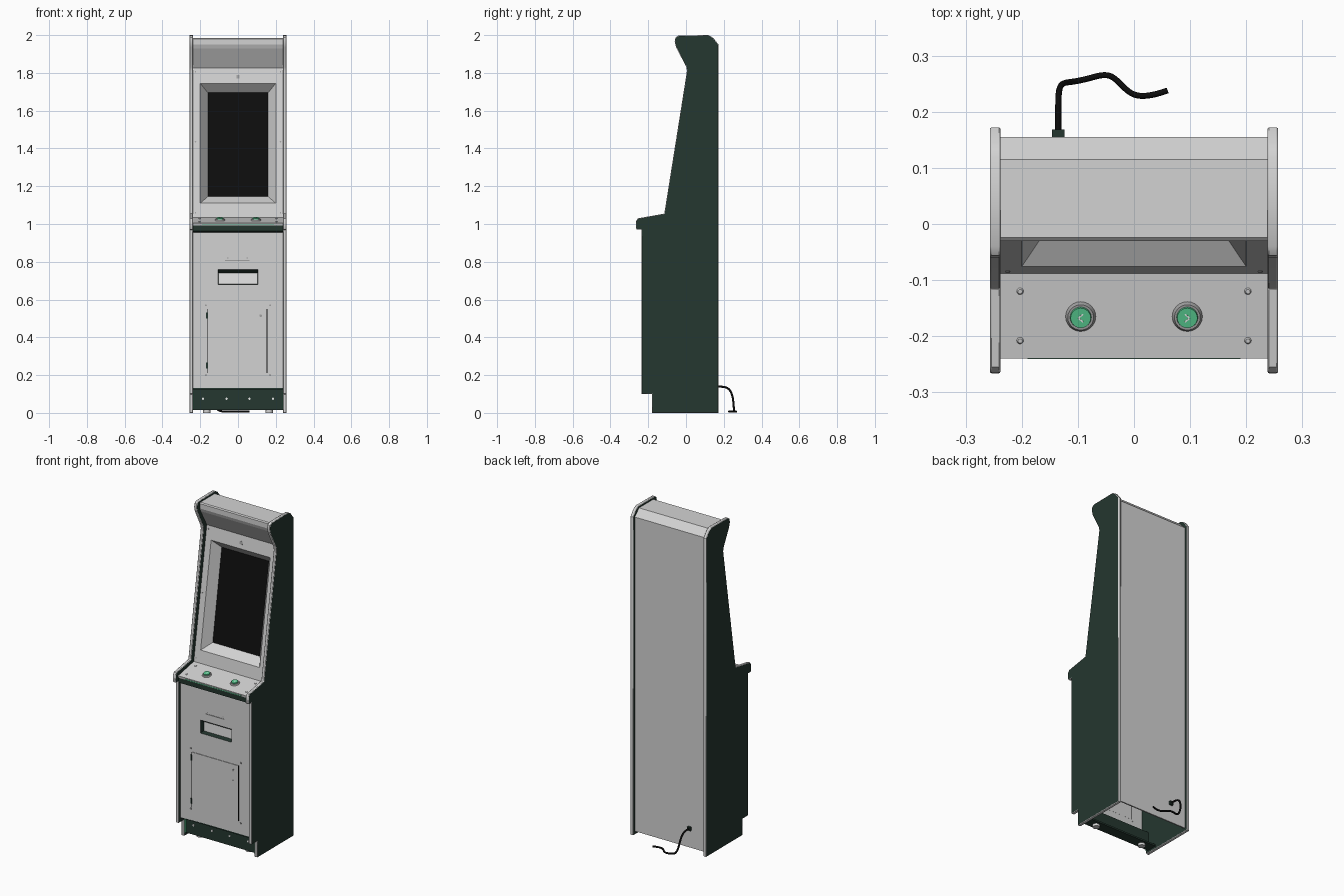
import bpy, bmesh, math
from mathutils import Matrix, Vector

if "Cube" in bpy.data.objects:
    bpy.data.objects.remove(bpy.data.objects["Cube"])


def material(name, rgb):
    m = bpy.data.materials.new(name)
    m.use_nodes = True
    m.diffuse_color = (*rgb, 1)
    m.node_tree.nodes["Principled BSDF"].inputs["Base Color"].default_value = (*rgb, 1)
    return m


GREY = material("light grey", (0.65, 0.65, 0.65))
DARK = material("dark green", (0.018, 0.038, 0.029))
MINT = material("mint green", (0.09, 0.55, 0.26))
BLACK = material("black", (0.004, 0.004, 0.004))
WHITE = material("white", (0.8, 0.8, 0.8))
STEEL = material("steel grey", (0.35, 0.35, 0.35))


def add(name, bm, *mats):
    me = bpy.data.meshes.new(name)
    bm.to_mesh(me)
    bm.free()
    for m in mats:
        me.materials.append(m)
    ob = bpy.data.objects.new(name, me)
    bpy.context.collection.objects.link(ob)
    return ob


def smooth(ob):
    bpy.ops.object.select_all(action="DESELECT")
    ob.select_set(True)
    bpy.context.view_layer.objects.active = ob
    bpy.ops.object.shade_smooth_by_angle(angle=math.radians(35))


def placed(loc, tilt, spin=0):
    return (Matrix.Translation(loc) @ Matrix.Rotation(tilt, 4, "X")
            @ Matrix.Rotation(spin, 4, "Z"))


def box(name, loc, size, mat, tilt=0, spin=0):
    bm = bmesh.new()
    bmesh.ops.create_cube(bm, size=1)
    bm.transform(placed(loc, tilt, spin) @ Matrix.Diagonal((*size, 1)))
    return add(name, bm, mat)


def disc(name, loc, radius, height, mat, tilt=0, top=None):
    bm = bmesh.new()
    bmesh.ops.create_cone(bm, cap_ends=True, segments=24, radius1=radius,
                          radius2=top or radius, depth=height)
    bm.transform(placed(loc, tilt))
    ob = add(name, bm, mat)
    smooth(ob)
    return ob


# Side panels: dark faces with a light rounded edge trim
side_profile = [(-0.18, 0), (-0.18, 0.10), (-0.235, 0.10), (-0.235, 0.97),
                (-0.262, 0.97), (-0.266, 0.985), (-0.265, 1.015), (-0.255, 1.03),
                (-0.115, 1.055), (0.005, 1.81), (0.002, 1.83), (-0.052, 1.935),
                (-0.06, 1.965), (-0.056, 1.987), (-0.04, 1.998), (0.12, 2.0),
                (0.145, 1.985), (0.172, 1.95), (0.172, 0)]
for side, sign in (("left", 1), ("right", -1)):
    bm = bmesh.new()
    face = bm.faces.new([bm.verts.new((sign * 0.238, y, z)) for y, z in side_profile])
    out = bmesh.ops.extrude_face_region(bm, geom=[face])
    bmesh.ops.translate(bm, vec=(sign * 0.019, 0, 0),
                        verts=[v for v in out["geom"] if isinstance(v, bmesh.types.BMVert)])
    bmesh.ops.recalc_face_normals(bm, faces=bm.faces)
    for f in bm.faces:
        f.material_index = 0 if abs(f.normal.x) > 0.9 else 1
    panel = add(side + "_side_panel", bm, DARK, GREY)
    bev = panel.modifiers.new("trim", "BEVEL")
    bev.width, bev.segments, bev.material = 0.003, 2, 1
    bev.limit_method, bev.angle_limit = "ANGLE", math.radians(60)
    smooth(panel)


# Body shell between the sides, open at the base
def sheet(name, points, colours):
    bm = bmesh.new()
    rows = [[bm.verts.new((x, y, z)) for x in (-0.238, 0.238)] for y, z in points]
    for (a, b), (d, c), i in zip(rows, rows[1:], colours):
        bm.faces.new((a, b, c, d)).material_index = i
    ob = add(name, bm, GREY, DARK)
    sol = ob.modifiers.new("thickness", "SOLIDIFY")
    sol.thickness, sol.offset = 0.008, -1
    return ob


sheet("kick_plate", [(-0.165, 0.02), (-0.165, 0.125), (-0.215, 0.125)], [1, 1])
sheet("control_panel", [(-0.215, 0.955), (-0.236, 0.962), (-0.238, 0.992),
                        (-0.24, 1.005), (-0.088, 1.035)], [1, 1, 0, 0])
sheet("marquee_and_back", [(0.038, 1.825), (-0.022, 1.93), (-0.03, 1.95), (-0.03, 1.98),
                           (-0.024, 1.986), (0.115, 1.986), (0.155, 1.945),
                           (0.155, 0.02)], [0] * 7)


# Panel with a recessed window: outer, hole and inner loops of (half width, low, high, depth)
def window_panel(name, y_at, loops, *mats):
    bm = bmesh.new()
    rings = [[bm.verts.new((x, y_at(z) + d, z))
              for x, z in ((-w, lo), (w, lo), (w, hi), (-w, hi))]
             for w, lo, hi, d in loops]
    for i, (a, b) in enumerate(zip(rings, rings[1:])):
        for k in range(4):
            n = (k + 1) % 4
            bm.faces.new((a[k], a[n], b[n], b[k])).material_index = i
    bm.faces.new(rings[-1]).material_index = 2
    return add(name, bm, *mats)


def screen_y(z):
    return -0.088 + 0.1595 * (z - 1.035)


def deck_z(y):
    return 1.005 + 0.197 * (y + 0.24)


window_panel("screen_surround", screen_y,
             [(0.238, 1.035, 1.825, 0), (0.2, 1.11, 1.745, 0), (0.16, 1.145, 1.695, 0.054)],
             GREY, GREY, BLACK)
window_panel("front_panel", lambda z: -0.215,
             [(0.238, 0.125, 0.955, 0), (0.105, 0.68, 0.76, 0), (0.102, 0.683, 0.74, 0.03)],
             GREY, DARK, WHITE)

UP, DECK, SCREEN = math.pi / 2, math.atan(0.197), math.atan2(1, 0.1595)

# Buttons with arrow marks on the control panel
for side, sign in (("left", 1), ("right", -1)):
    x, y = sign * 0.095, -0.165
    normal = Vector((0, -math.sin(DECK), math.cos(DECK)))
    base = Vector((x, y, deck_z(y)))
    disc(side + "_button_ring", base + normal * 0.004, 0.027, 0.008, STEEL, DECK, 0.023)
    disc(side + "_button", base + normal * 0.008, 0.02, 0.012, MINT, DECK, 0.018)
    for arm in (1, -1):
        spot = base + normal * 0.0145
        spot += Vector((0, math.cos(DECK), math.sin(DECK))) * arm * 0.0035
        box(side + "_button_arrow", spot, (0.011, 0.0025, 0.001), WHITE, DECK,
            -sign * arm * math.radians(40))
    for y in (-0.12, -0.208):
        disc("control_panel_bolt", (sign * 0.203, y, deck_z(y) + 0.001), 0.007, 0.005,
             GREY, DECK, 0.004)
    # Screws along the screen surround and around the door
    for z in (1.06, 1.435, 1.805):
        disc("screen_screw", (sign * 0.225, screen_y(z), z), 0.004, 0.004, STEEL, SCREEN)
    for z in (0.2, 0.57):
        disc("door_screw", (sign * 0.17, -0.216, z), 0.005, 0.005, STEEL, UP)
    # Kick plate bolts, accent strips and feet
    for x in (0.06, 0.185):
        disc("kick_bolt", (sign * x, -0.166, 0.075), 0.006, 0.006, WHITE, UP)
    box("kick_accent", (sign * 0.2365, -0.172, 0.065), (0.003, 0.014, 0.09), MINT)
    disc("foot", (sign * 0.165, -0.13, 0.008), 0.02, 0.016, GREY)

box("base_rail", (0, -0.13, 0.02), (0.476, 0.066, 0.01), DARK)
box("deck_accent", (0, -0.2395, 0.996), (0.38, 0.003, 0.004), MINT)

# Service door, hinges, lock and handle
box("door", (-0.003, -0.2165, 0.38), (0.31, 0.34, 0.004), GREY, UP)
for x in (-0.16, 0.154):
    box("door_gap", (x, -0.216, 0.38), (0.005, 0.34, 0.003), BLACK, UP)
for z in (0.25, 0.515):
    box("door_hinge", (-0.164, -0.218, z), (0.009, 0.032, 0.006), DARK, UP)
disc("door_lock", (0.12, -0.219, 0.515), 0.007, 0.006, STEEL, UP)
box("door_handle", (0.122, -0.219, 0.43), (0.01, 0.045, 0.004), GREY, UP)

# Card slot above the tray and sensor above the screen
box("card_slot", (-0.005, -0.2155, 0.807), (0.13, 0.005, 0.003), STEEL, UP)
for x in (-0.055, 0.05):
    disc("slot_screw", (x, -0.2155, 0.82), 0.004, 0.004, STEEL, UP)
box("sensor", (0, screen_y(1.78), 1.78), (0.018, 0.018, 0.004), STEEL, SCREEN)

# Power cord and its socket on the back
box("cord_socket", (-0.135, 0.161, 0.138), (0.022, 0.014, 0.022), DARK)
path = [(-0.135, 0.16, 0.138), (-0.135, 0.21, 0.142), (-0.135, 0.24, 0.12),
        (-0.128, 0.252, 0.06), (-0.11, 0.253, 0.012), (-0.08, 0.259, 0.007),
        (-0.04, 0.272, 0.007), (-0.015, 0.235, 0.007), (0.015, 0.222, 0.007),
        (0.06, 0.238, 0.007)]
curve = bpy.data.curves.new("power_cord", "CURVE")
curve.dimensions = "3D"
curve.bevel_depth, curve.bevel_resolution, curve.use_fill_caps = 0.0055, 2, True
spline = curve.splines.new("NURBS")
spline.points.add(len(path) - 1)
for p, co in zip(spline.points, path):
    p.co = (*co, 1)
spline.use_endpoint_u, spline.order_u = True, 4
curve.materials.append(BLACK)
cord = bpy.data.objects.new("power_cord", curve)
bpy.context.collection.objects.link(cord)
